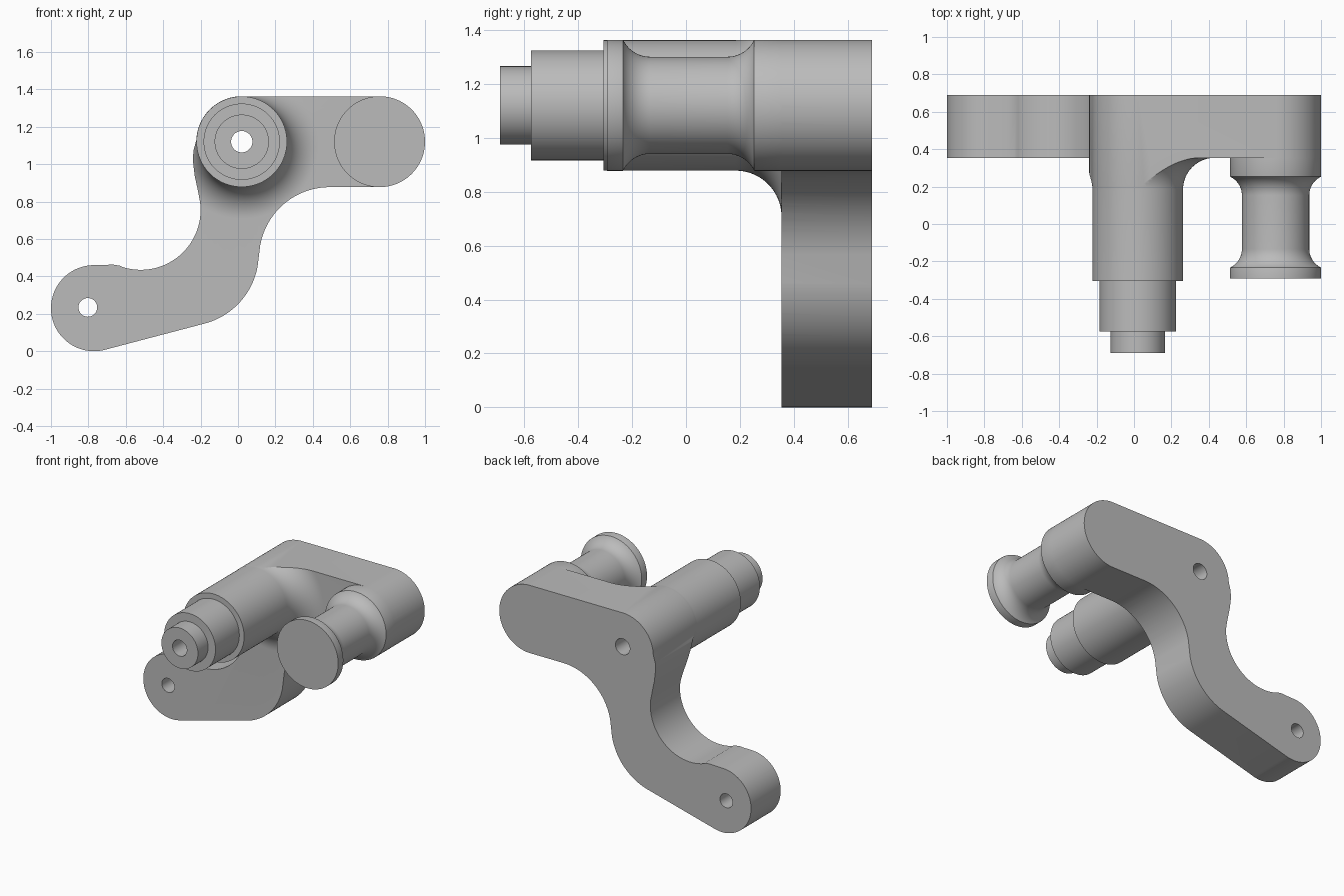
import bpy, bmesh, math
from mathutils import Vector, Matrix

if "Cube" in bpy.data.objects:
    bpy.data.objects.remove(bpy.data.objects["Cube"])

grey = bpy.data.materials.new("machined_grey")
grey.use_nodes = True
grey.diffuse_color = (0.5, 0.5, 0.5, 1)
grey.node_tree.nodes["Principled BSDF"].inputs["Base Color"].default_value = (0.5, 0.5, 0.5, 1)

BACK, PLATE_FRONT, TIP = 0.69, 0.354, -0.69
HUB, PIN, AXLE_Z, R = 0.02, 0.757, 1.12, 0.243


def finish(name, bm):
    bmesh.ops.recalc_face_normals(bm, faces=bm.faces)
    mesh = bpy.data.meshes.new(name)
    bm.to_mesh(mesh)
    bm.free()
    mesh.materials.append(grey)
    obj = bpy.data.objects.new(name, mesh)
    bpy.context.collection.objects.link(obj)
    return obj


def arc(cx, cy, r, start, end, n=24):
    angles = [math.radians(start + (end - start) * i / n) for i in range(n + 1)]
    return [(cx + r * math.cos(a), cy + r * math.sin(a)) for a in angles]


def prism(name, outline, y0, y1):
    """Extrude an (x, z) outline along y."""
    bm = bmesh.new()
    face = bm.faces.new([bm.verts.new((x, y0, z)) for x, z in outline])
    top = bmesh.ops.extrude_face_region(bm, geom=[face])
    moved = [v for v in top["geom"] if isinstance(v, bmesh.types.BMVert)]
    bmesh.ops.translate(bm, verts=moved, vec=(0, y1 - y0, 0))
    return finish(name, bm)


def revolve(name, profile, x, closed, steps=96):
    """Turn a (y, radius) profile about the axle line at x."""
    bm = bmesh.new()
    verts = [bm.verts.new((x + r, y, AXLE_Z)) for y, r in profile]
    pairs = list(zip(verts, verts[1:]))
    if closed:
        pairs.append((verts[-1], verts[0]))
    edges = [bm.edges.new(p) for p in pairs]
    bmesh.ops.spin(bm, geom=verts + edges, cent=(x, 0, AXLE_Z), axis=(0, 1, 0),
                   angle=math.tau, steps=steps)
    bmesh.ops.remove_doubles(bm, verts=bm.verts, dist=1e-5)
    return finish(name, bm)


def boolean(target, cutter, operation):
    mod = target.modifiers.new("cut", 'BOOLEAN')
    mod.object, mod.operation, mod.solver = cutter, operation, 'EXACT'
    bpy.context.view_layer.objects.active = target
    bpy.ops.object.modifier_apply(modifier=mod.name)
    bpy.data.objects.remove(cutter)


# Crank silhouette, clockwise from the top of the hub
outline = arc(PIN, AXLE_Z, R, 90, -90, 48)
outline += arc(0.49, 0.5, 0.377, 90, 170)
outline += arc(-0.277, 0.523, 0.388, -10, -75.5)
outline += arc(-0.77, 0.23, 0.23, -75.5, -270, 48)
outline += [(-0.72, 0.461), (-0.67, 0.463), (-0.63, 0.457)]
outline += arc(-0.52, 0.755, 0.32, -108, 8, 36)
outline += [(-0.217, 0.87), (-0.232, 0.94), (-0.24, 1.01), (-0.239, 1.07)]
outline += arc(HUB, AXLE_Z, R, 178, 90)
crank = prism("crank_body", outline, TIP - 0.1, BACK)

# Stepped hollow shaft with a fillet flaring into the plate, trimmed by the silhouette
fillet = 0.17
shaft = [(0.8, 0.057), (TIP, 0.057), (TIP, 0.145), (-0.575, 0.145),
         (-0.575, 0.204), (-0.305, 0.204), (-0.305, R - 0.001)]
shaft += arc(PLATE_FRONT - fillet, R - 0.001 + fillet, fillet, -90, 0, 16)
shaft += [(PLATE_FRONT, 3), (0.8, 3)]
boolean(crank, revolve("shaft_envelope", shaft, HUB, True), 'INTERSECT')

# Hole through the lever end
hole = prism("lever_hole", arc(-0.803, 0.234, 0.05, 0, 352.5, 47), 0, 1)
boolean(crank, hole, 'DIFFERENCE')

# Waisted pin with a flange
waist, r, span = 0.18, 0.111, 64
pin = [(PLATE_FRONT, 0), (PLATE_FRONT, R), (0.255, R)]
pin += arc(0.153, waist + r, r, -90 + span, -90, 12)
pin += arc(-0.133, waist + r, r, -90, -90 - span, 12)
pin += [(-0.235, R), (-0.292, R), (-0.292, 0)]
crank_pin = revolve("crank_pin", pin, PIN, False)

# Smooth the curved walls while keeping hard edges
for obj in (crank, crank_pin):
    bpy.ops.object.select_all(action='DESELECT')
    obj.select_set(True)
    bpy.context.view_layer.objects.active = obj
    bpy.ops.object.shade_smooth_by_angle(angle=math.radians(25))
